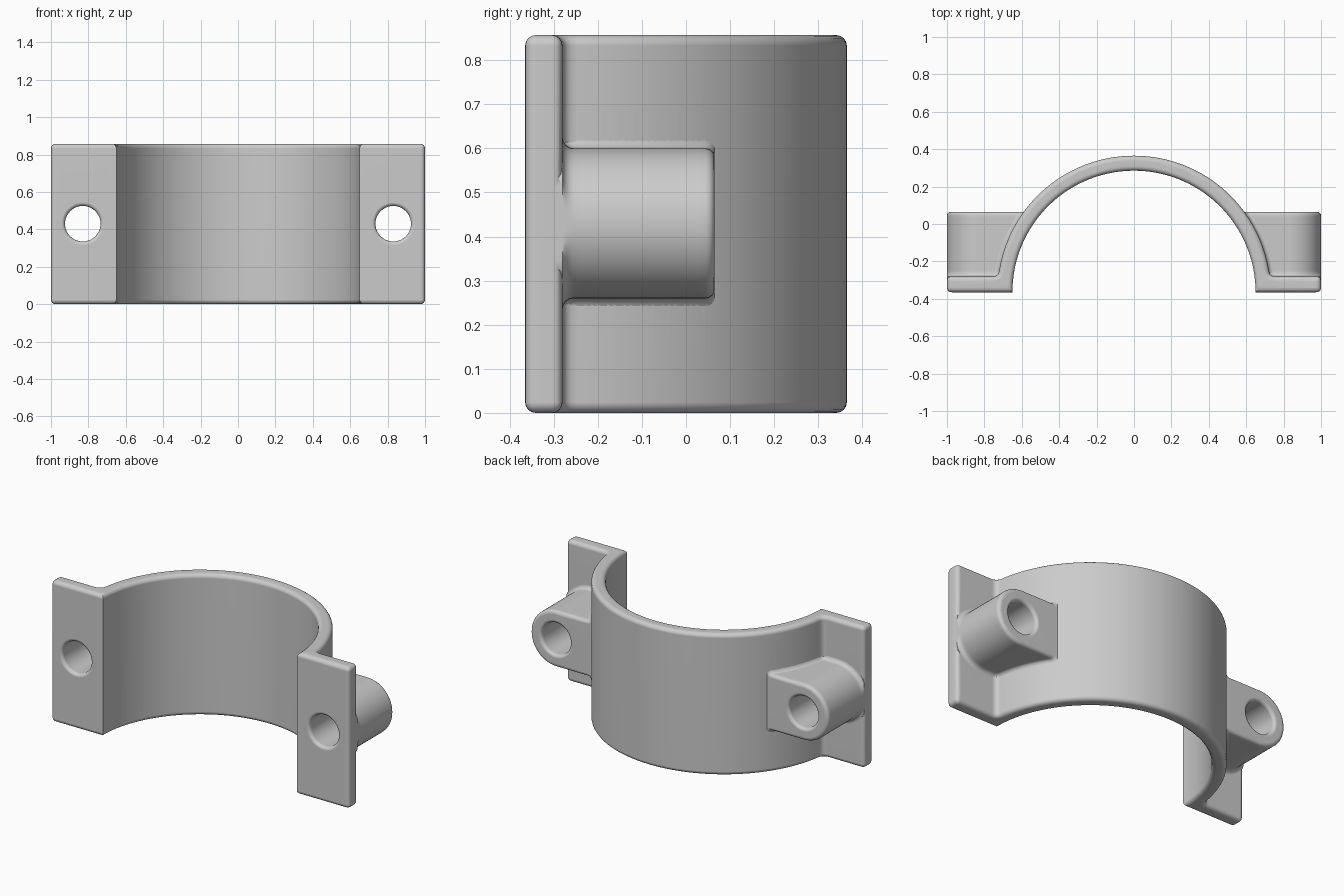
import bpy, bmesh, math

BASE_Y, INNER, OUTER = -0.365, 0.65, 0.73
HEIGHT, FLANGE_Y, RIM = 0.857, -0.28, 0.024
BOSS_X, BOSS_Z, BOSS_R, BOSS_BACK = 0.83, 0.43, 0.17, 0.065
QUARTER = [math.radians(a) for a in (0, 22.5, 45, 67.5, 90)]

cube = bpy.data.objects.get("Cube")
if cube:
    bpy.data.objects.remove(cube, do_unlink=True)

grey = bpy.data.materials.new("plain grey")
grey.use_nodes = True
colour = (0.6, 0.6, 0.6, 1)
grey.diffuse_color = colour
grey.node_tree.nodes["Principled BSDF"].inputs["Base Color"].default_value = colour


def loft(rings, name):
    """Skin a stack of closed rings and cap both ends."""
    bm = bmesh.new()
    loops = [[bm.verts.new(p) for p in ring] for ring in rings]
    n = len(loops[0])
    for a, b in zip(loops, loops[1:]):
        for i in range(n):
            j = (i + 1) % n
            bm.faces.new((a[i], a[j], b[j], b[i]))
    caps = [bm.faces.new(loops[0]), bm.faces.new(loops[-1])]
    bmesh.ops.recalc_face_normals(bm, faces=bm.faces)
    bmesh.ops.triangulate(bm, faces=caps, ngon_method='EAR_CLIP')
    mesh = bpy.data.meshes.new(name)
    bm.to_mesh(mesh)
    bm.free()
    mesh.materials.append(grey)
    obj = bpy.data.objects.new(name, mesh)
    bpy.context.collection.objects.link(obj)
    return obj


def fillet(h, r):
    """Sideways offset of a quarter-round of radius r at distance h."""
    h = max(h, 0)
    return 0 if h >= r else r - math.sqrt(r * r - (r - h) ** 2)


def ring_x(y, radius=OUTER):
    return math.sqrt(radius ** 2 - (y - BASE_Y) ** 2)


def round_corner(before, corner, after, t, steps=5):
    """Curve that replaces a corner of the outline."""
    def toward(p):
        d = math.dist(p, corner)
        return [c + (q - c) * t / d for c, q in zip(corner, p)]
    a, b = toward(before), toward(after)
    pts = []
    for i in range(steps + 1):
        u = i / steps
        pts.append(tuple((1 - u) ** 2 * a[k] + 2 * u * (1 - u) * corner[k]
                         + u * u * b[k] for k in (0, 1)))
    return pts


def arc(radius, lift, n):
    """Counter-clockwise arc whose ends lie a little above the base line."""
    a0 = math.asin(lift / radius)
    turns = [a0 + (math.pi - 2 * a0) * i / n for i in range(n + 1)]
    return [(radius * math.cos(a), BASE_Y + radius * math.sin(a)) for a in turns]


def strap_outline(inset):
    """Half ring with a flange at each end, shrunk by the inset."""
    front, back, end = BASE_Y + inset, FLANGE_Y - inset, 1 - inset
    outer = arc(OUTER - inset, FLANGE_Y - BASE_Y + 0.032, 110)
    bore = arc(INNER + inset, inset, 100)
    back_in = (ring_x(back, OUTER - inset), back)
    t = RIM + 0.003 - inset
    side = (round_corner(bore[0], (end, front), (end, back), t)
            + round_corner((end, front), (end, back), back_in, t)
            + round_corner((end, back), back_in, outer[0], 0.03 + inset))
    return side + outer + [(-x, y) for x, y in reversed(side)] + bore[::-1]


# Strap with rounded top and bottom rims
heights = [RIM * (1 - math.cos(a)) for a in QUARTER]
rims = [(h, strap_outline(fillet(h, RIM))) for h in heights]
layers = rims + [(HEIGHT - h, outline) for h, outline in reversed(rims)]
strap = loft([[(x, y, z) for x, y in outline] for z, outline in layers], "clamp_bracket")


def make_boss(s):
    """Round-ended screw boss, flared where it meets the flange and ring."""
    r_in, r_back = 0.025, 0.02
    low, high = FLANGE_Y + r_in, BOSS_BACK - r_back
    levels = [FLANGE_Y - 0.03]
    levels += [low - r_in * math.cos(a) for a in QUARTER]
    levels += [low + (high - low) * i / 24 for i in range(1, 24)]
    levels += [high + r_back * math.sin(a) for a in QUARTER]
    rings = []
    for y in levels:
        r = BOSS_R + fillet(y - FLANGE_Y, r_in) - fillet(BOSS_BACK - y, r_back)
        top = []
        for d in (-0.04, 0, 0.003, 0.008, 0.015, r_in):
            top.append((ring_x(y) + d, r + fillet(d + 0.001, r_in)))
        for i in range(15):
            a = math.pi / 2 * i / 14
            top.append((BOSS_X + r * math.sin(a), r * math.cos(a)))
        loop = top + [(x, -z) for x, z in reversed(top[:-1])]
        rings.append([(s * min(x, 0.9995), y, BOSS_Z + z) for x, z in loop])
    return loft(rings, "screw_boss")


def make_hole(s):
    """Cutter for a through hole with rounded mouths."""
    r, lip = 0.095, 0.02
    steps = [lip * (1 - math.cos(a)) for a in QUARTER]
    stations = [(BASE_Y - 0.02, r + lip)]
    stations += [(BASE_Y + h, r + fillet(h, lip)) for h in steps]
    stations += [(BOSS_BACK - h, r + fillet(h, lip)) for h in reversed(steps)]
    stations += [(BOSS_BACK + 0.02, r + lip)]
    turns = [2 * math.pi * i / 40 for i in range(40)]
    return loft([[(s * BOSS_X + q * math.cos(a), y, BOSS_Z + q * math.sin(a))
                  for a in turns] for y, q in stations], "hole_cutter")


def combine(tool, operation):
    mod = strap.modifiers.new("join", 'BOOLEAN')
    mod.operation, mod.solver, mod.object = operation, 'EXACT', tool
    bpy.ops.object.modifier_apply(modifier=mod.name)
    bpy.data.objects.remove(tool, do_unlink=True)


bpy.ops.object.select_all(action='DESELECT')
strap.select_set(True)
bpy.context.view_layer.objects.active = strap
for s in (1, -1):
    combine(make_boss(s), 'UNION')
    combine(make_hole(s), 'DIFFERENCE')

# Smooth shading with flat faces kept flat
bpy.ops.object.shade_smooth_by_angle(angle=math.radians(35))
weighted = strap.modifiers.new("even_shading", 'WEIGHTED_NORMAL')
weighted.keep_sharp = True
